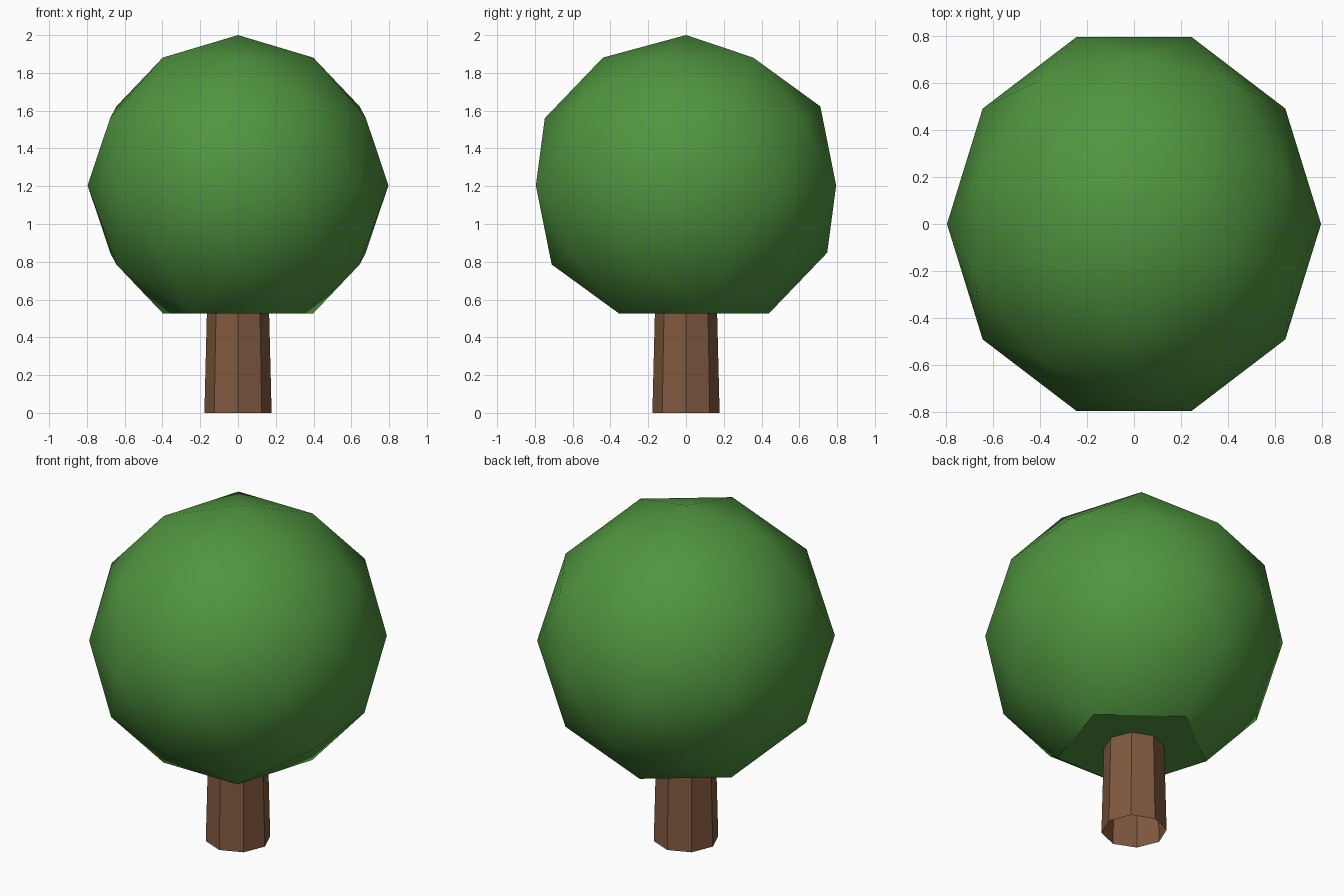
import bpy
import math

if "Cube" in bpy.data.objects:
    bpy.data.objects.remove(bpy.data.objects["Cube"])


def finish(obj, name, color):
    """Name, colour and smooth a part while keeping hard edges."""
    obj.name = name
    mat = bpy.data.materials.new(name + "_colour")
    mat.diffuse_color = color
    mat.use_nodes = True
    mat.node_tree.nodes["Principled BSDF"].inputs["Base Color"].default_value = mat.diffuse_color
    obj.data.materials.append(mat)
    bpy.ops.object.transform_apply(location=True, rotation=True, scale=True)
    bpy.ops.object.shade_smooth_by_angle(angle=math.radians(35))


# Crown: coarse icosphere with its bottom point pushed up to a flat base
RADIUS = 0.796
bpy.ops.mesh.primitive_ico_sphere_add(subdivisions=2, radius=RADIUS,
                                      rotation=(0, 0, -math.pi / 2))
crown = bpy.context.object
bpy.ops.object.transform_apply(location=True, rotation=True, scale=True)
heights = sorted(v.co.z for v in crown.data.vertices)
for v in crown.data.vertices:
    v.co.z = max(v.co.z, heights[1])
crown.scale = (1, 1.05, 1)
crown.location.z = 2 - RADIUS
finish(crown, "crown", (0.08, 0.3, 0.05, 1))

# Trunk: slightly tapered open tube with eight sides
HEIGHT = 0.6
bpy.ops.mesh.primitive_cone_add(vertices=8, radius1=0.178, radius2=0.163,
                                depth=HEIGHT, end_fill_type='NOTHING',
                                location=(0, 0, HEIGHT / 2))
trunk = bpy.context.object
finish(trunk, "trunk", (0.22, 0.1, 0.05, 1))
trunk.data.shade_smooth()
